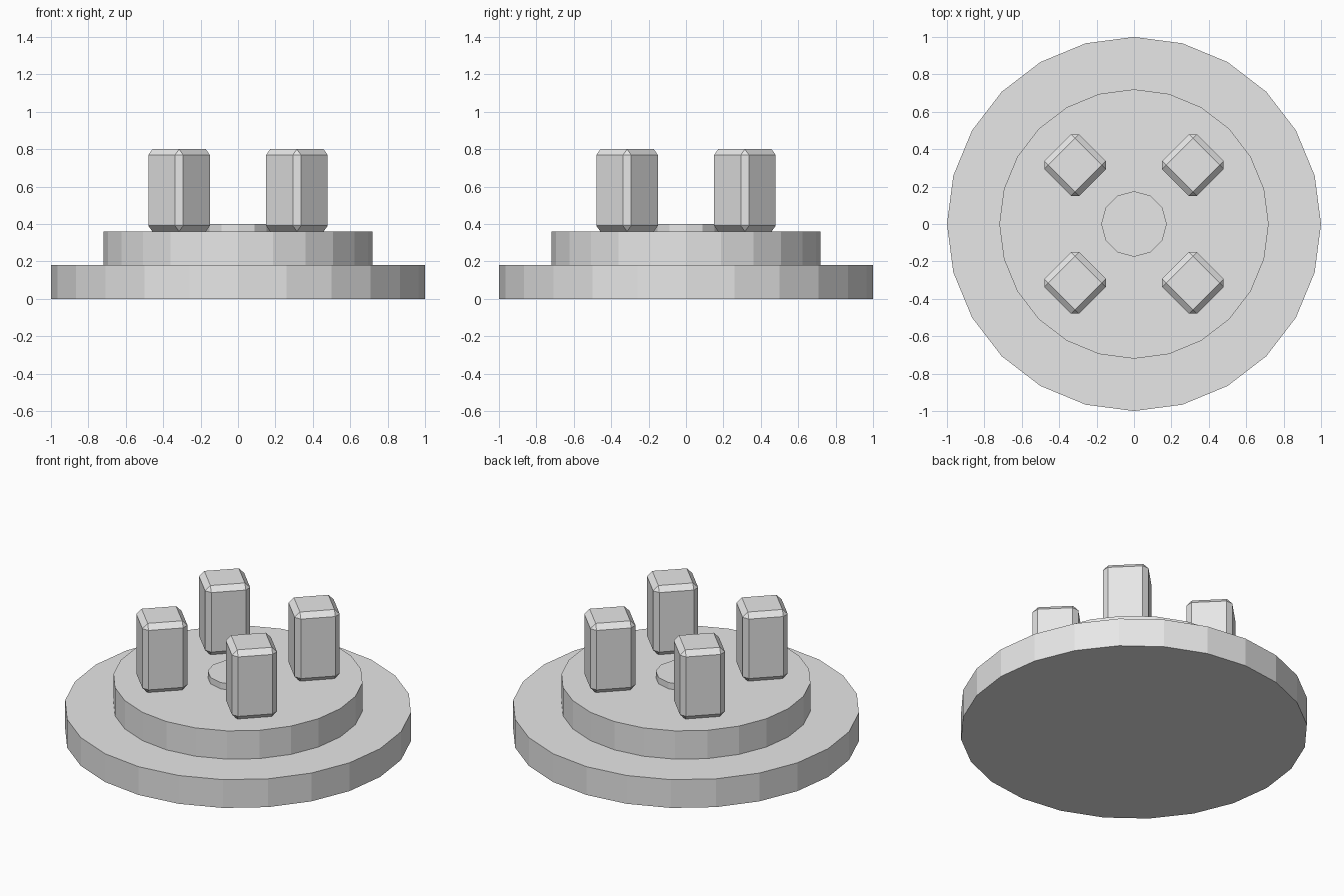
import bpy
import math

cube = bpy.data.objects.get("Cube")
if cube:
    bpy.data.objects.remove(cube, do_unlink=True)

# Single grey material
grey = bpy.data.materials.new("light_grey")
grey.use_nodes = True
grey.diffuse_color = (0.8, 0.8, 0.8, 1)
grey.node_tree.nodes["Principled BSDF"].inputs["Base Color"].default_value = grey.diffuse_color


def finish(name):
    obj = bpy.context.object
    obj.name = name
    obj.data.materials.append(grey)
    return obj


def disc(name, sides, radius, bottom, top):
    bpy.ops.mesh.primitive_cylinder_add(
        vertices=sides, radius=radius, depth=top - bottom,
        location=(0, 0, (bottom + top) / 2))
    return finish(name)


def post(name, x, y, side=0.264, bottom=0.36, top=0.80):
    bpy.ops.mesh.primitive_cube_add(size=1, location=(x, y, (bottom + top) / 2))
    obj = finish(name)
    for v in obj.data.vertices:
        v.co.x *= side
        v.co.y *= side
        v.co.z *= top - bottom
    obj.rotation_euler.z = math.radians(45)
    bevel = obj.modifiers.new("chamfer", 'BEVEL')
    bevel.width = 0.031
    bevel.segments = 1
    return obj


# Stepped round base and centre button
disc("base_plate", 24, 1.0, 0, 0.18)
disc("upper_tier", 24, 0.72, 0.18, 0.36)
disc("centre_button", 12, 0.175, 0.36, 0.40)

# Four chamfered square posts, turned to face the centre
for front_back, y in (("front", -0.315), ("back", 0.315)):
    for left_right, x in (("left", 0.315), ("right", -0.315)):
        post(f"{front_back}_{left_right}_post", x, y)
